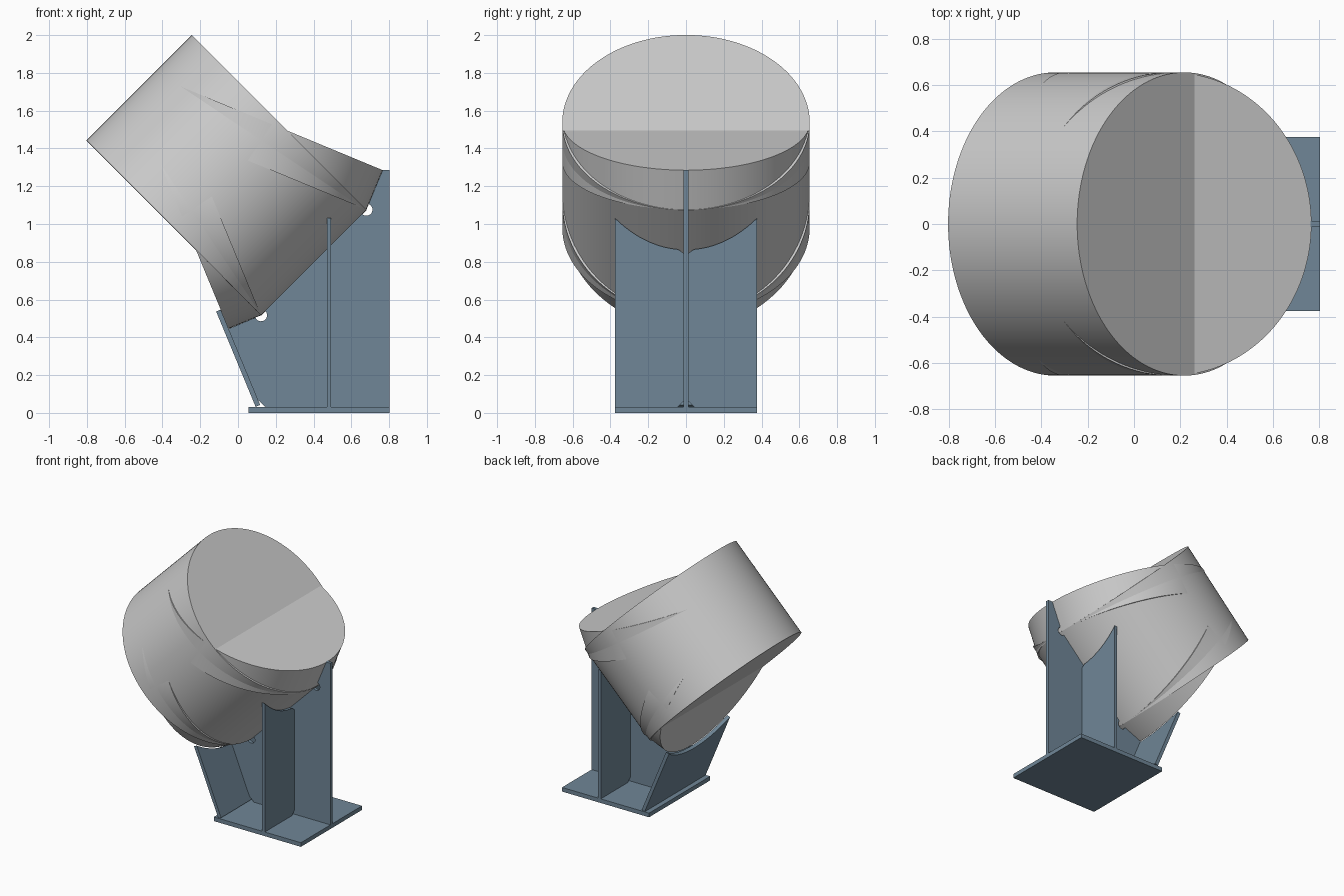
import bpy, bmesh
from math import sin, cos, radians, sqrt, pi
from mathutils import Vector

if "Cube" in bpy.data.objects:
    bpy.data.objects.remove(bpy.data.objects["Cube"])

R = 0.655          # pipe radius
T = 0.012          # half thickness of the web
W = 0.375          # half width of base and stiffeners

steel = bpy.data.materials.new("blue_steel")
steel.diffuse_color = (0.16, 0.24, 0.31, 1)
steel.use_nodes = True
steel.node_tree.nodes["Principled BSDF"].inputs["Base Color"].default_value = steel.diffuse_color


def pipe(name, start, end):
    """Solid cylinder between two (x, z) axis points."""
    a, b = Vector((start[0], 0, start[1])), Vector((end[0], 0, end[1]))
    d = b - a
    bpy.ops.mesh.primitive_cylinder_add(vertices=128, radius=R, depth=d.length,
                                        location=(a + b) / 2,
                                        rotation=d.to_track_quat('Z', 'Y').to_euler())
    ob = bpy.context.object
    ob.name = name
    bpy.ops.object.shade_smooth_by_angle(angle=radians(30))


def plate(name, outline, offset):
    """Flat plate: 3D outline extruded by an offset vector."""
    bm = bmesh.new()
    face = bm.faces.new([bm.verts.new(p) for p in outline])
    ext = bmesh.ops.extrude_face_region(bm, geom=[face], use_keep_orig=True)
    verts = [g for g in ext["geom"] if isinstance(g, bmesh.types.BMVert)]
    bmesh.ops.translate(bm, verts=verts, vec=Vector(offset))
    bmesh.ops.recalc_face_normals(bm, faces=bm.faces)
    me = bpy.data.meshes.new(name)
    bm.to_mesh(me)
    bm.free()
    me.materials.append(steel)
    ob = bpy.data.objects.new(name, me)
    bpy.context.collection.objects.link(ob)
    return ob


def arc(cx, cz, r, a0, a1, n=16):
    return [(cx + r * cos(radians(a0 + (a1 - a0) * i / n)),
             cz + r * sin(radians(a0 + (a1 - a0) * i / n))) for i in range(n + 1)]


# Three overlapping elbow segments
pipe("elbow_middle", (-0.34, 0.98), (0.2175, 1.5375))


def end_segment(name, hinge, angle, length):
    # segment swings about the inner hinge point of the middle segment
    ax = (cos(radians(angle)), sin(radians(angle)))
    c = (hinge[0] - R * ax[1], hinge[1] + R * ax[0])
    e = (c[0] + ax[0] * length, c[1] + ax[1] * length)
    pipe(name, c, e)
    return e


end_segment("elbow_upper", (0.68, 1.076), 67.5, 0.226)
low = end_segment("elbow_lower", (0.122, 0.517), 22.5, -0.186)

# Base plate
plate("base_plate", [(0.055, -W, 0), (0.803, -W, 0), (0.803, W, 0), (0.055, W, 0)],
      (0, 0, 0.032))

# Central web with relief notches at the mitre joints
web = [(0.803, 0.032), (0.803, 1.287), (0.763, 1.287)]
web += arc(0.68, 1.076, 0.032, 67.5, -135)
web += arc(0.122, 0.517, 0.032, 45, -157.5)
web += [(-0.05, 0.445), (0.106, 0.068), (0.145, 0.032)]
plate("web_plate", [(x, -T, z) for x, z in web], (0, 2 * T, 0))

# Upright stiffener halves, saddled to the middle segment
N = 24
for s, side in ((-1, "front"), (1, "back")):
    ys = [0.042 + (W - 0.042) * i / N for i in range(N + 1)]
    pts = [(T, 0.062), (T, 0.845)]
    pts += [(y, 0.470 + 1.32 - sqrt(2) * sqrt(R * R - y * y)) for y in ys]
    pts += [(W, 0.032), (0.042, 0.032)]
    plate("upright_stiffener_" + side, [(0.47, s * y, z) for y, z in pts], (0.023, 0, 0))

# Slanted end plate, saddled to the rim of the lower segment
d = Vector((cos(radians(112.5)), 0, sin(radians(112.5))))
n = Vector((cos(radians(22.5)), 0, sin(radians(22.5))))
c = Vector((low[0], 0, low[1]))
saddle = [(-W + 2 * W * i / 32) for i in range(33)]
outline = [c + d * -sqrt(0.662 ** 2 - y * y) + Vector((0, y, 0)) for y in saddle]
outline += [c + d * -1.092 + Vector((0, y, 0)) for y in (W, -W)]
plate("slanted_end_plate", outline, n * -0.026)
